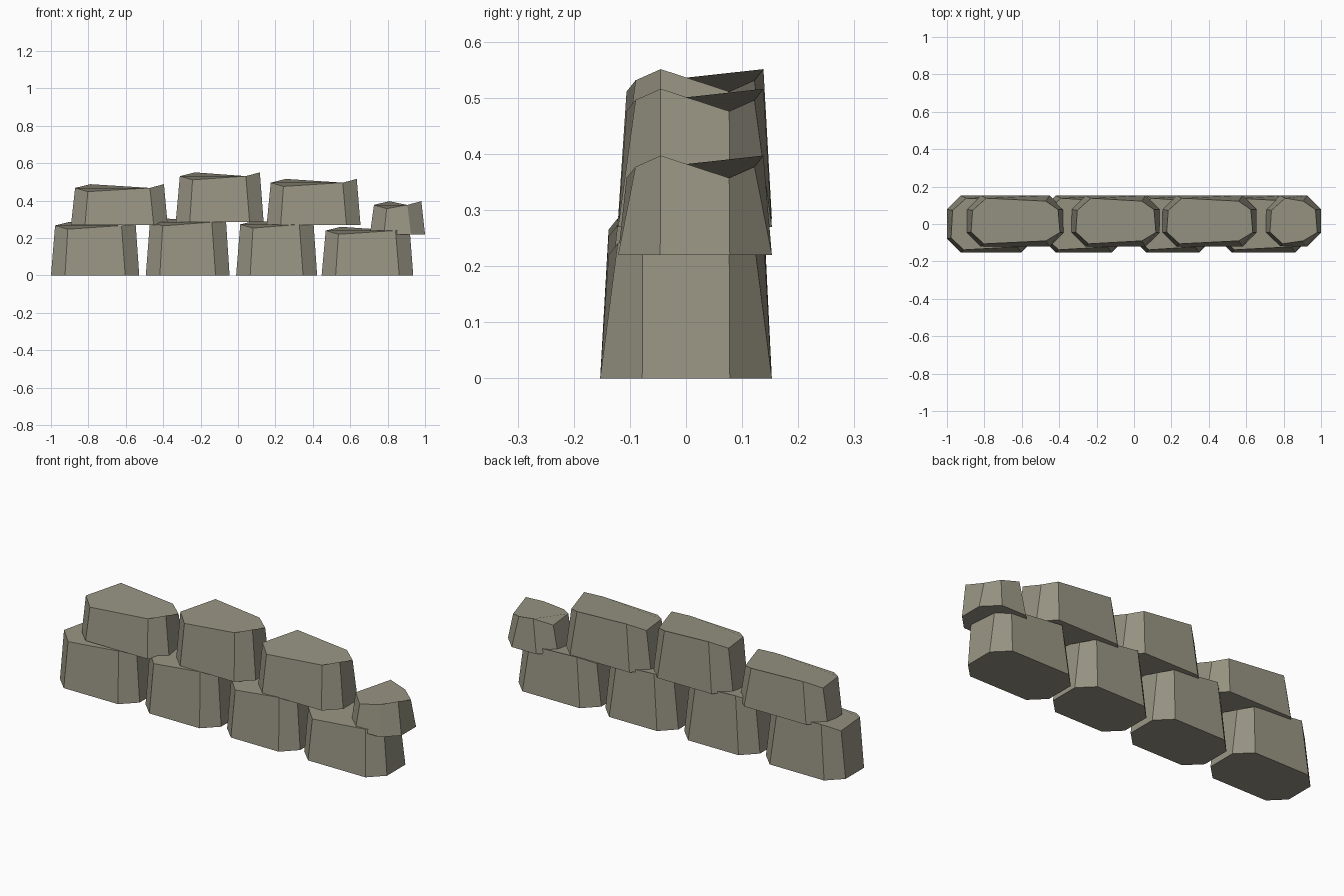
import bpy
import bmesh

cube = bpy.data.objects.get("Cube")
if cube:
    bpy.data.objects.remove(cube, do_unlink=True)

# Single weathered stone colour
stone = bpy.data.materials.new("warm grey stone")
stone.use_nodes = True
stone.diffuse_color = (0.31, 0.295, 0.225, 1)
stone.node_tree.nodes["Principled BSDF"].inputs["Base Color"].default_value = stone.diffuse_color

CHAMFER = 0.075
STEP = 0.02

# Corners counter-clockwise from front left: side in x, side in y,
# then how far the top corner sits in from each side
CORNERS = [
    (-1, -1, 0.09, 0.015), (1, -1, 0.095, 0.031),
    (1, -1, 0.02, 0.076), (1, 1, 0.03, 0.076),
    (1, 1, 0.095, 0.031), (-1, 1, 0.103, 0.015),
    (-1, 1, 0.03, 0.08), (-1, -1, 0.022, 0.078),
]


def make_stone(name, left, right, y_mid, y_half, base, low):
    """Tapered eight-sided block with a rough, stepped top rim."""
    bm = bmesh.new()
    x_mid, x_half = (left + right) / 2, (right - left) / 2
    bottom, top = [], []
    for i, (sx, sy, in_x, in_y) in enumerate(CORNERS):
        on_long_side = i in (0, 1, 4, 5)
        cx, cy = (CHAMFER, 0) if on_long_side else (0, CHAMFER)
        bottom.append(bm.verts.new((x_mid + sx * (x_half - cx),
                                    y_mid + sy * (y_half - cy), base)))
        top.append(bm.verts.new((x_mid + sx * (x_half - in_x),
                                 y_mid + sy * (y_half - in_y),
                                 low + STEP * (i % 3))))
    bm.faces.new(bottom[::-1])
    bm.faces.new(top)
    for i in range(8):
        j = (i + 1) % 8
        bm.faces.new((bottom[i], bottom[j], top[j], top[i]))
    mesh = bpy.data.meshes.new(name)
    bm.to_mesh(mesh)
    bm.free()
    mesh.materials.append(stone)
    bpy.context.collection.objects.link(bpy.data.objects.new(name, mesh))


# Lower course: left, right, low rim height
lower = [(-1, -0.528, 0.247), (-0.493, -0.045, 0.265),
         (-0.01, 0.423, 0.253), (0.447, 0.937, 0.22)]
for n, (left, right, low) in enumerate(lower, 1):
    make_stone(f"lower_stone_{n}", left, right, 0, 0.153, 0, low)

# Upper course: left, right, base height, low rim height
upper = [(-0.893, -0.376, 0.27, 0.448), (-0.333, 0.137, 0.285, 0.511),
         (0.153, 0.655, 0.27, 0.476), (0.705, 1, 0.22, 0.357)]
for n, (left, right, base, low) in enumerate(upper, 1):
    make_stone(f"upper_stone_{n}", left, right, 0.016, 0.137, base, low)
